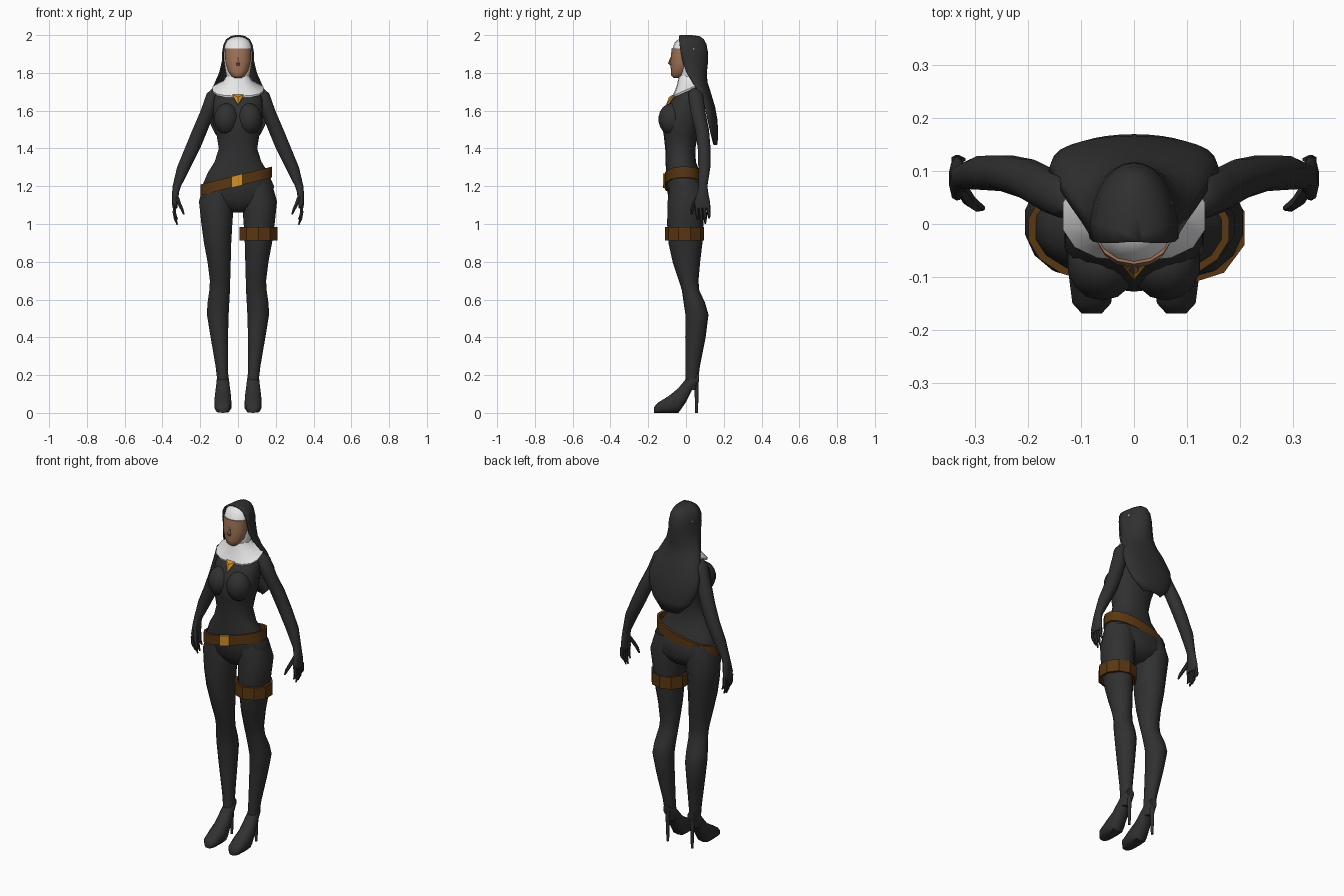
import bpy, bmesh, math
from mathutils import Vector


def material(name, rgb):
    m = bpy.data.materials.new(name)
    m.diffuse_color = (*rgb, 1)
    return m


BLACK = material("black cloth", (0.03, 0.03, 0.03))
WHITE = material("white linen", (0.8, 0.8, 0.8))
SKIN = material("skin", (0.36, 0.175, 0.1))
BROWN = material("brown leather", (0.1, 0.037, 0.006))
GOLD = material("gold", (0.66, 0.29, 0.02))


def finish(name, mat, bm, angle=50):
    bmesh.ops.recalc_face_normals(bm, faces=bm.faces)
    me = bpy.data.meshes.new(name)
    bm.to_mesh(me)
    bm.free()
    me.materials.append(mat)
    me.shade_smooth()
    me.set_sharp_from_angle(angle=math.radians(angle))
    ob = bpy.data.objects.new(name, me)
    bpy.context.collection.objects.link(ob)
    return ob


def oval(n, i, power):
    a = 2 * math.pi * (i + 0.5) / n
    c, s = math.cos(a), math.sin(a)
    return (math.copysign(abs(c) ** (2 / power), c),
            math.copysign(abs(s) ** (2 / power), s))


def bridge(bm, a, b, closed=True):
    n = len(a)
    for i in range(n if closed else n - 1):
        j = (i + 1) % n
        bm.faces.new((a[i], a[j], b[j], b[i]))


def loft(name, mat, rings, n=14, power=2.0, side=1, angle=50):
    """Stack of ovals; each ring is z, cx, cy, rx, ry and optional tilt of z along y."""
    bm = bmesh.new()
    loops = []
    for z, cx, cy, rx, ry, *tilt in rings:
        t = tilt[0] if tilt else 0
        pts = [oval(n, i, power) for i in range(n)]
        loops.append([bm.verts.new((side * (cx + rx * u), cy + ry * v, z + t * ry * v))
                      for u, v in pts])
    for a, b in zip(loops, loops[1:]):
        bridge(bm, a, b)
    bm.faces.new(loops[0])
    bm.faces.new(loops[-1])
    return finish(name, mat, bm, angle)


def strap(name, cx, cy, rx, ry, z, h, slope, n, power=2.0):
    """Hollow band with its height sloping along x."""
    bm = bmesh.new()
    loops = []
    for inset, dz in ((0, -h), (0, h), (0.014, h), (0.014, -h)):
        row = []
        for i in range(n):
            u, v = oval(n, i, power)
            x = cx + (rx - inset) * u
            row.append(bm.verts.new((x, cy + (ry - inset) * v, z + dz + slope * x)))
        loops.append(row)
    for k in range(4):
        bridge(bm, loops[k], loops[(k + 1) % 4])
    return finish(name, BROWN, bm, 35)


# Torso: z, half width, front y, back y
torso = [(1.06, .05, -.04, .05), (1.09, .12, -.07, .085), (1.13, .185, -.092, .105),
         (1.2, .193, -.103, .098), (1.27, .163, -.106, .075), (1.33, .125, -.108, .052),
         (1.40, .103, -.11, .05), (1.47, .115, -.118, .062), (1.53, .133, -.128, .078),
         (1.6, .132, -.112, .093), (1.66, .13, -.075, .098), (1.70, .115, -.04, .088),
         (1.73, .06, -.02, .06)]
loft("torso", BLACK, [(z, 0, (f + b) / 2, w, (b - f) / 2) for z, w, f, b in torso],
     n=18, power=2.2)

leg = [(1.22, .10, 0, .08, .085), (1.12, .114, .003, .095, .1), (1.0, .112, -.004, .084, .096),
       (.9, .108, -.003, .074, .09), (.8, .1, .002, .063, .073), (.7, .095, .014, .055, .052),
       (.65, .097, .024, .056, .046), (.58, .104, .045, .059, .057), (.52, .107, .058, .059, .061),
       (.4, .099, .05, .047, .054), (.25, .086, .036, .034, .038), (.17, .08, .03, .03, .034),
       (.12, .08, .024, .026, .028)]
arm = [(1.718, .118, .045, .018, .022), (1.69, .13, .05, .037, .04), (1.6, .158, .062, .041, .041),
       (1.5, .2, .085, .042, .038), (1.4, .241, .096, .042, .035), (1.3, .287, .097, .037, .033),
       (1.2, .324, .09, .023, .024), (1.17, .33, .088, .019, .03), (1.12, .334, .086, .017, .042),
       (1.085, .334, .087, .013, .042)]
# Shoe stations: y, sole z, top z, half width
shoe = [(-.169, 0, .03, .02), (-.15, 0, .052, .038), (-.09, 0, .088, .046), (-.04, 0, .128, .044),
        (0, .06, .178, .037), (.03, .12, .205, .033), (.068, .165, .215, .022)]

for side, tag in ((1, "left"), (-1, "right")):
    loft(tag + "_leg", BLACK, leg, side=side)
    loft(tag + "_arm", BLACK, arm, n=12, side=side)

    # Bust half
    bm = bmesh.new()
    bmesh.ops.create_uvsphere(bm, u_segments=14, v_segments=9, radius=1)
    for v in bm.verts:
        v.co = Vector((side * .06 + .068 * v.co.x, -.075 + .071 * v.co.y, 1.555 + .085 * v.co.z))
    finish(tag + "_bust", BLACK, bm)

    # Fingers and thumb
    for i, tip in enumerate((1.02, .995, 1.0, 1.03)):
        y0 = .055 + .021 * i
        y1 = .062 + .02 * i
        loft(f"{tag}_finger_{i + 1}", BLACK,
             [(1.1, .335, y0, .011, .011), (1.06, .337, y0 + .003, .01, .01),
              ((tip + 1.06) / 2, .332, y1, .009, .009), (tip, .322, y1, .004, .004)],
             n=6, side=side)
    loft(tag + "_thumb", BLACK,
         [(1.155, .328, .07, .012, .014), (1.11, .312, .045, .012, .013),
          (1.08, .298, .034, .01, .011), (1.05, .286, .03, .005, .005)], n=6, side=side)

    # High-heeled shoe
    bm = bmesh.new()
    loops = []
    for y, zb, zt, w in shoe:
        row = []
        for i in range(10):
            u, v = oval(10, i, 2.8)
            row.append(bm.verts.new((side * .08 + w * u * (1 if v < .5 else .85), y,
                                     max(0, (zb + zt) / 2 + (zt - zb) / 2 * v * 1.05))))
        loops.append(row)
    for a, b in zip(loops, loops[1:]):
        bridge(bm, a, b)
    bm.faces.new(loops[0])
    bm.faces.new(loops[-1])
    finish(tag + "_shoe", BLACK, bm)
    loft(tag + "_heel", BLACK, [(.2, .08, .05, .02, .018), (.13, .08, .056, .012, .012),
                                (0, .08, .056, .007, .008)], n=8, side=side)

# Head, nose and white headdress
loft("face", SKIN, [(1.773, 0, -.045, .02, .02), (1.785, 0, -.043, .036, .035),
                    (1.81, 0, -.032, .055, .048), (1.86, 0, -.026, .069, .057),
                    (1.93, 0, -.022, .071, .054)])
loft("nose", SKIN, [(1.885, 0, -.078, .005, .004), (1.852, 0, -.083, .011, .012),
                    (1.838, 0, -.076, .009, .006)], n=6)
loft("forehead_band", WHITE, [(1.922, 0, -.006, .075, .068), (1.96, 0, 0, .069, .06),
                              (1.983, 0, .01, .05, .045), (1.993, 0, .02, .025, .025)])
loft("wimple", WHITE, [(1.70, 0, .015, .056, .05), (1.76, 0, .015, .057, .05),
                       (1.8, 0, .018, .066, .053), (1.86, 0, .024, .075, .06),
                       (1.93, 0, .025, .075, .065)])
loft("collar", WHITE, [(1.705, 0, .015, .134, .083, .45), (1.716, 0, .015, .137, .086, .45),
                       (1.75, 0, .012, .08, .062, .35), (1.79, 0, .01, .056, .048, .2)],
     power=2.5, angle=30)

# Veil: z, half width, front edge y, back y
veil = [(1.996, .012, -.034, .03), (1.991, .036, -.036, .07), (1.975, .06, -.036, .092),
        (1.95, .073, -.034, .105), (1.91, .08, -.028, .112), (1.86, .082, -.018, .113),
        (1.80, .096, .004, .106), (1.75, .118, .035, .11), (1.71, .135, .062, .123),
        (1.62, .158, .1, .15), (1.55, .152, .115, .163), (1.48, .118, .13, .166),
        (1.42, .055, .145, .163)]
bm = bmesh.new()
rows = []
for z, w, yf, yb in veil:
    rows.append([bm.verts.new((w * math.sin(t), yf + (yb - yf) * abs(math.cos(t)) ** .9, z))
                 for t in (math.pi * (k / 14 - .5) for k in range(15))])
for a, b in zip(rows, rows[1:]):
    bridge(bm, a, b, closed=False)
bm.faces.new(rows[0])
ob = finish("veil", BLACK, bm, 60)
mod = ob.modifiers.new("thickness", "SOLIDIFY")
mod.thickness = .008
mod.offset = 0

# Slanted hip belt, buckle and thigh strap
strap("hip_belt", -.01, -.01, .192, .106, 1.23, .029, .25, 18, 2.2)
strap("thigh_strap", .108, -.008, .106, .104, .948, .036, 0, 10)
bm = bmesh.new()
bmesh.ops.create_cube(bm, size=1)
for v in bm.verts:
    x = -.005 + .06 * v.co.x
    v.co = Vector((x, -.116 + .012 * v.co.y, 1.23 + .06 * v.co.z + .25 * x))
finish("buckle", GOLD, bm, 30)

# Pointed chest pendant
bm = bmesh.new()
front = [(-.031, -.068, 1.685), (.031, -.068, 1.685), (0, -.106, 1.63)]
a = [bm.verts.new(p) for p in front]
b = [bm.verts.new((x, y + .02, z - .004)) for x, y, z in front]
ridge = bm.verts.new((0, -.09, 1.672))
bridge(bm, a, b)
bm.faces.new(b)
for i in range(3):
    bm.faces.new((a[i], a[(i + 1) % 3], ridge))
finish("pendant", GOLD, bm, 20)
